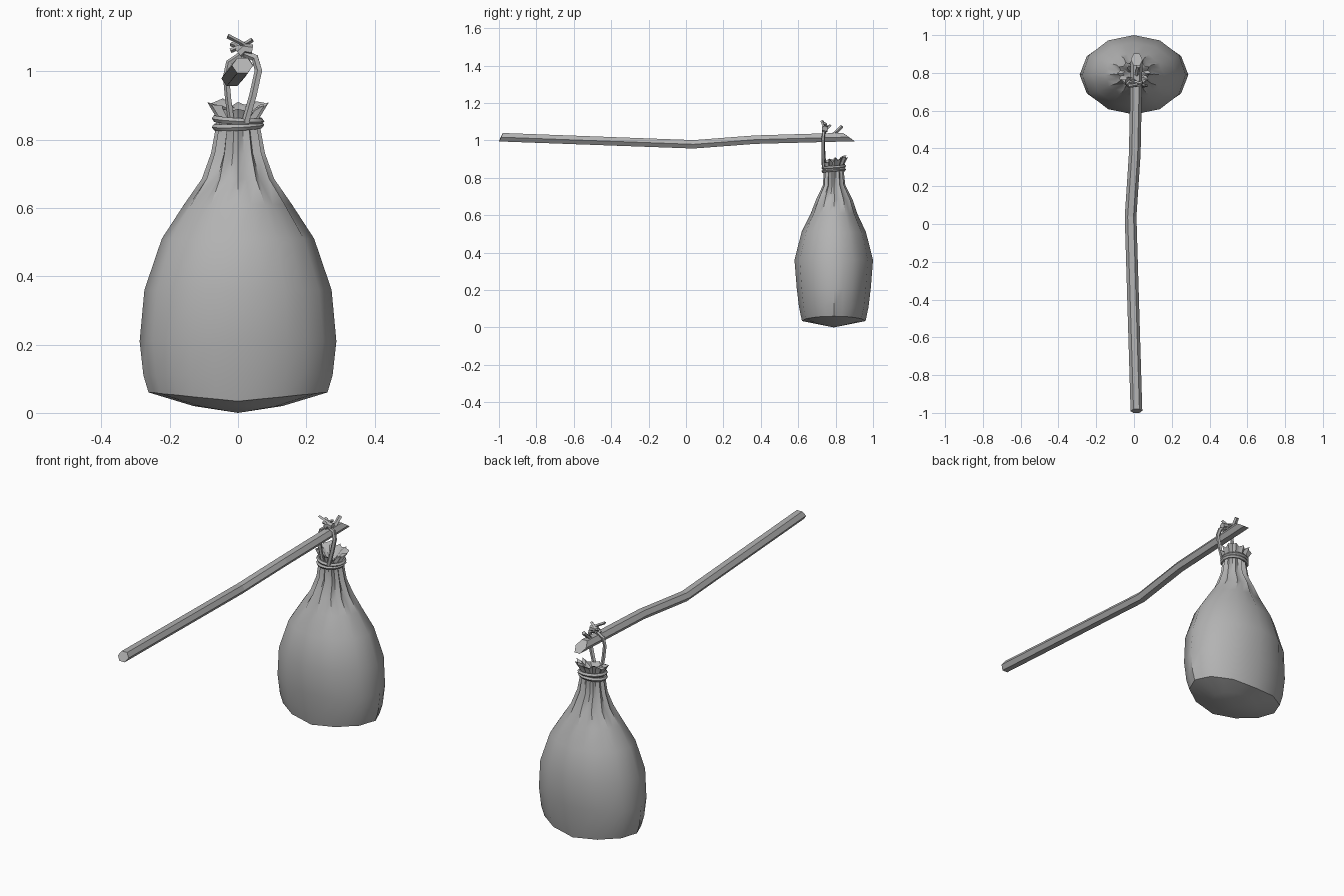
import bpy, bmesh, math, random
from mathutils import Vector

cube = bpy.data.objects.get("Cube")
if cube:
    bpy.data.objects.remove(cube, do_unlink=True)

random.seed(4)
GREY = (0.45, 0.45, 0.45, 1)
mat = bpy.data.materials.new("plain grey")
mat.use_nodes = True
mat.diffuse_color = GREY
bsdf = mat.node_tree.nodes["Principled BSDF"]
bsdf.inputs["Base Color"].default_value = GREY
bsdf.inputs["Roughness"].default_value = 0.8


def finish(name, bm, smooth=None):
    bmesh.ops.recalc_face_normals(bm, faces=bm.faces)
    mesh = bpy.data.meshes.new(name)
    bm.to_mesh(mesh)
    bm.free()
    mesh.materials.append(mat)
    obj = bpy.data.objects.new(name, mesh)
    bpy.context.collection.objects.link(obj)
    if smooth:
        bpy.ops.object.select_all(action='DESELECT')
        obj.select_set(True)
        bpy.context.view_layer.objects.active = obj
        bpy.ops.object.shade_smooth_by_angle(angle=math.radians(smooth))
    return obj


def bridge(bm, a, b):
    n = len(a)
    for i in range(n):
        bm.faces.new((a[i], a[(i + 1) % n], b[(i + 1) % n], b[i]))


def tube(name, points, width, height, sides=4, closed=False, up=(0, 0, 1), smooth=None):
    """Sweep a polygon section along a path of points."""
    bm = bmesh.new()
    pts = [Vector(p) for p in points]
    n = len(pts)
    rings = []
    for i, p in enumerate(pts):
        a = pts[(i - 1) % n] if closed or i else p
        b = pts[(i + 1) % n] if closed or i < n - 1 else p
        d = (b - a).normalized()
        side = d.cross(Vector(up)).normalized()
        top = side.cross(d)
        ring = []
        for k in range(sides):
            t = 2 * math.pi * k / sides
            ring.append(bm.verts.new(p + side * width * math.cos(t) + top * height * math.sin(t)))
        rings.append(ring)
    for a, b in zip(rings, rings[1:]):
        bridge(bm, a, b)
    if closed:
        bridge(bm, rings[-1], rings[0])
    else:
        bm.faces.new(rings[0])
        bm.faces.new(rings[-1])
    return finish(name, bm, smooth)


# Carrying stick: bent six-sided pole with slanted ends
stick = tube("carrying_stick",
             [(0.013, -0.99, 1.017), (-0.018, 0.04, 0.979), (0.004, 0.37, 1.004), (0.014, 0.87, 1.018)],
             0.031, 0.026, 6)
for v in stick.data.vertices:
    if v.co.y < -0.9:
        v.co.y += 0.42 * (v.co.z - 1.017)
    elif v.co.y > 0.8:
        v.co.y -= 1.4 * (v.co.z - 1.018)

# Twig stub on the stick
tube("twig_stub", [(0.01, 0.775, 1.02), (0.018, 0.81, 1.05), (0.022, 0.835, 1.075)], 0.012, 0.01, 5)

# Sack: stacked oval rings as z, half width, half depth, y centre, fold depth
SACK = [
    (0.020, 0.130, 0.100, 0.790, 0),
    (0.060, 0.262, 0.170, 0.790, 0),
    (0.110, 0.277, 0.186, 0.790, 0),
    (0.210, 0.288, 0.198, 0.790, 0),
    (0.360, 0.274, 0.210, 0.790, 0),
    (0.510, 0.223, 0.172, 0.790, 0),
    (0.610, 0.158, 0.124, 0.791, 0.06),
    (0.685, 0.106, 0.097, 0.793, 0.13),
    (0.760, 0.079, 0.060, 0.792, 0.20),
    (0.830, 0.066, 0.054, 0.790, 0.22),
    (0.862, 0.062, 0.052, 0.790, 0.22),
    (0.898, 0.090, 0.068, 0.798, 0.20),
    (0.890, 0.060, 0.045, 0.798, 0.20),
    (0.865, 0.030, 0.025, 0.790, 0.10),
]
SEG = 24
pleat = [random.uniform(0.5, 1.3) for _ in range(SEG)]
ruffle = [random.uniform(-0.012, 0.014) for _ in range(SEG)]
bm = bmesh.new()
rings = []
for j, (z, rx, ry, cy, fold) in enumerate(SACK):
    ring = []
    for i in range(SEG):
        t = 2 * math.pi * i / SEG
        f = 1.0
        if i % 2:                                   # valley between two panels
            f = math.cos(math.pi / 12) * (1 - fold * pleat[i])
        zz = z
        if j == 1:                                  # bottom seam sags between its corners
            zz = 0.034 + 0.026 * abs(math.cos(t))
        if j in (11, 12):                           # ruffled mouth, raised at the back
            zz += ruffle[i] + 0.012 * math.sin(t)
        ring.append(bm.verts.new((rx * f * math.cos(t), cy + ry * f * math.sin(t), zz)))
    rings.append(ring)
for a, b in zip(rings, rings[1:]):
    bridge(bm, a, b)
for ring, z in ((rings[0], 0.0), (rings[-1], 0.86)):
    centre = bm.verts.new((0, 0.79, z))
    for i in range(SEG):
        bm.faces.new((ring[i], ring[(i + 1) % SEG], centre))
finish("cloth_sack", bm, 42)

# Two rope turns around the neck
for name, z, tilt in (("lower_neck_rope", 0.840, 0.05), ("upper_neck_rope", 0.858, -0.06)):
    loop = []
    for i in range(14):
        t = 2 * math.pi * i / 14
        x, y = 0.067 * math.cos(t), 0.057 * math.sin(t)
        loop.append((x, 0.79 + y, z + tilt * x + 0.08 * y))
    tube(name, loop, 0.010, 0.010, 5, True, smooth=50)

# Rope strands rising from the neck and over the stick
FRONT = (0, 1, 0)
tube("right_strand", [(-0.018, 0.745, 0.85), (-0.028, 0.738, 0.92), (-0.034, 0.735, 0.985),
                      (-0.026, 0.738, 1.025), (0.015, 0.742, 1.052)], 0.010, 0.008, 5, up=FRONT)
tube("left_strand", [(0.022, 0.735, 0.85), (0.045, 0.732, 0.93), (0.061, 0.732, 1.003),
                     (0.050, 0.736, 1.04), (0.015, 0.742, 1.055)], 0.012, 0.009, 5, up=FRONT)

# Knot and its loose ends
tube("knot", [(0.002, 0.742, 1.052), (0.018, 0.742, 1.066), (0.042, 0.742, 1.062)], 0.016, 0.018, 6, up=FRONT)
tube("upper_loose_end", [(0.035, 0.745, 1.066), (0.005, 0.735, 1.085), (-0.030, 0.728, 1.103)],
     0.007, 0.009, 4, up=FRONT)
tube("lower_loose_end", [(-0.022, 0.752, 1.060), (0.012, 0.750, 1.074), (0.042, 0.742, 1.092)],
     0.007, 0.009, 4, up=FRONT)
tube("side_loose_end", [(0.010, 0.75, 1.06), (-0.008, 0.765, 1.075), (-0.020, 0.77, 1.080)],
     0.007, 0.009, 4, up=FRONT)
